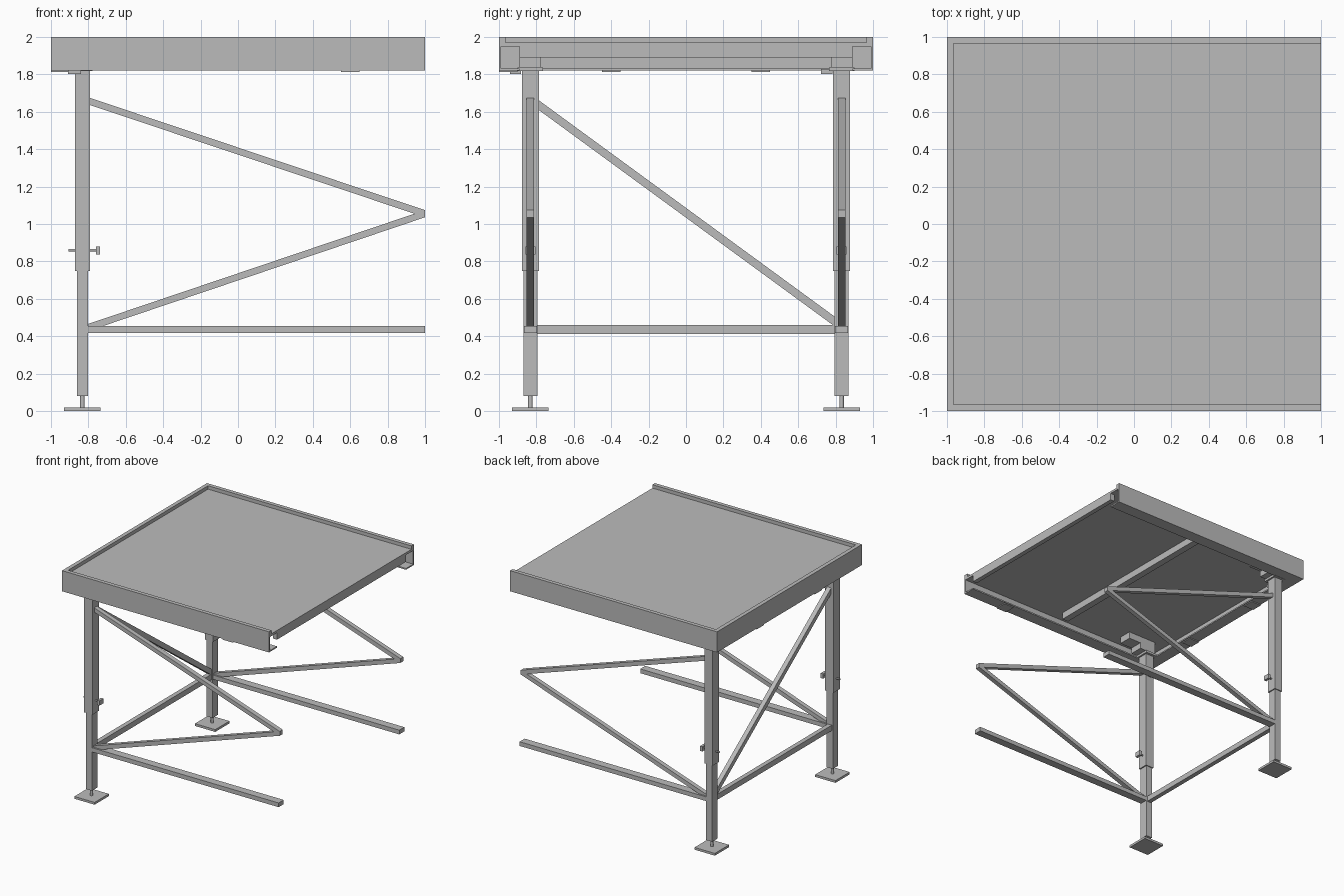
import bpy
import bmesh
from mathutils import Vector

cube = bpy.data.objects.get("Cube")
if cube:
    bpy.data.objects.remove(cube)

# One plain steel colour
steel = bpy.data.materials.new("grey_steel")
steel.use_nodes = True
GREY = (0.5, 0.5, 0.5, 1)
steel.diffuse_color = GREY
steel.node_tree.nodes["Principled BSDF"].inputs["Base Color"].default_value = GREY


def finish(name, bm):
    bmesh.ops.recalc_face_normals(bm, faces=bm.faces)
    mesh = bpy.data.meshes.new(name)
    bm.to_mesh(mesh)
    bm.free()
    mesh.materials.append(steel)
    obj = bpy.data.objects.new(name, mesh)
    bpy.context.collection.objects.link(obj)
    return obj


def box(name, x, y, z):
    """Box from (low, high) ranges."""
    bm = bmesh.new()
    bmesh.ops.create_cube(bm, size=1)
    for v in bm.verts:
        v.co = Vector([(lo + hi) / 2 + c * (hi - lo) for c, (lo, hi) in zip(v.co, (x, y, z))])
    return finish(name, bm)


def around(c, half):
    return (c - half, c + half)


def loft(name, rings):
    """Skin equal closed rings of points and cap both ends."""
    bm = bmesh.new()
    loops = [[bm.verts.new(p) for p in ring] for ring in rings]
    n = len(loops[0])
    for a, b in zip(loops, loops[1:]):
        for i in range(n):
            j = (i + 1) % n
            bm.faces.new((a[i], a[j], b[j], b[i]))
    bm.faces.new(loops[0])
    bm.faces.new(loops[-1])
    return finish(name, bm)


def brace(name, start, end, side, half_width, half_height):
    """Sloping bar with upright cut ends; side is its width direction."""
    w, h = Vector(side) * half_width, Vector((0, 0, half_height))
    loft(name, [[Vector(p) + w + h, Vector(p) - w + h, Vector(p) - w - h, Vector(p) + w - h]
                for p in (start, end)])


def rod(name, centre, radius, depth, axis):
    bm = bmesh.new()
    bmesh.ops.create_cone(bm, cap_ends=True, segments=16, radius1=radius, radius2=radius, depth=depth)
    turn = Vector((0, 0, 1)).rotation_difference(Vector(axis))
    for v in bm.verts:
        v.co = turn @ v.co + Vector(centre)
    for f in bm.faces:
        f.smooth = len(f.verts) == 4
    for e in bm.edges:
        e.smooth = all(f.smooth for f in e.link_faces)
    finish(name, bm)


# Edge channel on three sides: web, top rim and bottom flange
TOP, LOW, RIM = 2.0, 1.82, 0.035
profile = [(0, LOW), (0, TOP), (RIM, TOP), (RIM, 1.95), (0.012, 1.95),
           (0.012, LOW + 0.012), (0.11, LOW + 0.012), (0.11, LOW)]
corners = [(1, -1, 0, 1), (-1, -1, 1, 1), (-1, 1, 1, -1), (1, 1, 0, -1)]
loft("edge_channel", [[(x + sx * d, y + sy * d, z) for d, z in profile]
                      for x, y, sx, sy in corners])

# Deck sheet and its cross beams
INNER = 1 - RIM
box("deck_sheet", (-INNER, 1), (-INNER, INNER), (1.95, 1.97))
for name, x in (("middle_beam", (-0.03, 0.03)), ("open_end_beam", (0.96, 1))):
    box(name, x, (-0.89, 0.89), (1.89, 1.95))

# Connector tabs under the channel
for y in (-0.4, 0.4):
    box("end_tab", (-1, -0.9), around(y, 0.05), (1.812, 1.828))
box("front_tab", around(0.6, 0.05), (-1, -0.9), (1.812, 1.828))

LEG = 0.832
for label, s in (("front", -1), ("back", 1)):
    y = s * LEG
    # Telescopic leg
    box(label + "_leg_outer_tube", around(-LEG, 0.04), around(y, 0.045), (0.75, 1.82))
    box(label + "_leg_inner_tube", around(-LEG, 0.03), around(y, 0.037), (0.08, 0.8))
    # Foot with spindle and collar
    box(label + "_foot_plate", around(-LEG, 0.098), around(y, 0.098), (0, 0.02))
    rod(label + "_foot_spindle", (-LEG, y, 0.05), 0.012, 0.08, (0, 0, 1))
    # Head plate, head block and clamp
    box(label + "_head_plate", around(-LEG, 0.055), around(y, 0.068), (1.818, 1.838))
    box(label + "_head_block", (-0.88, -0.72), around(y, 0.058), (1.838, 1.89))
    box(label + "_head_bracket", (-0.88, -0.6), around(y, 0.058), (1.89, 1.95))
    box(label + "_head_clamp", (-0.91, -0.84), around(y - 0.08, 0.03), (1.802, 1.828))
    # Locking pin and handle
    rod(label + "_locking_pin", (-0.825, y, 0.86), 0.007, 0.16, (1, 0, 0))
    box(label + "_pin_handle", (-0.76, -0.737), around(y, 0.027), (0.837, 0.879))
    # Long rail and the pair of converging braces
    box(label + "_rail", (-0.81, 1), around(y, 0.035), (0.418, 0.455))
    for part, z in (("_upper_brace", 1.658), ("_lower_brace", 0.447)):
        brace(label + part, (-0.8, y, z), (1, y, 1.055), (0, 1, 0), 0.02, 0.019)

# Ties between the two legs
box("end_rail", around(-LEG, 0.02), (-0.8, 0.8), (0.412, 0.46))
brace("end_diagonal", (-LEG, -0.8, 1.645), (-LEG, 0.8, 0.475), (1, 0, 0), 0.02, 0.026)
